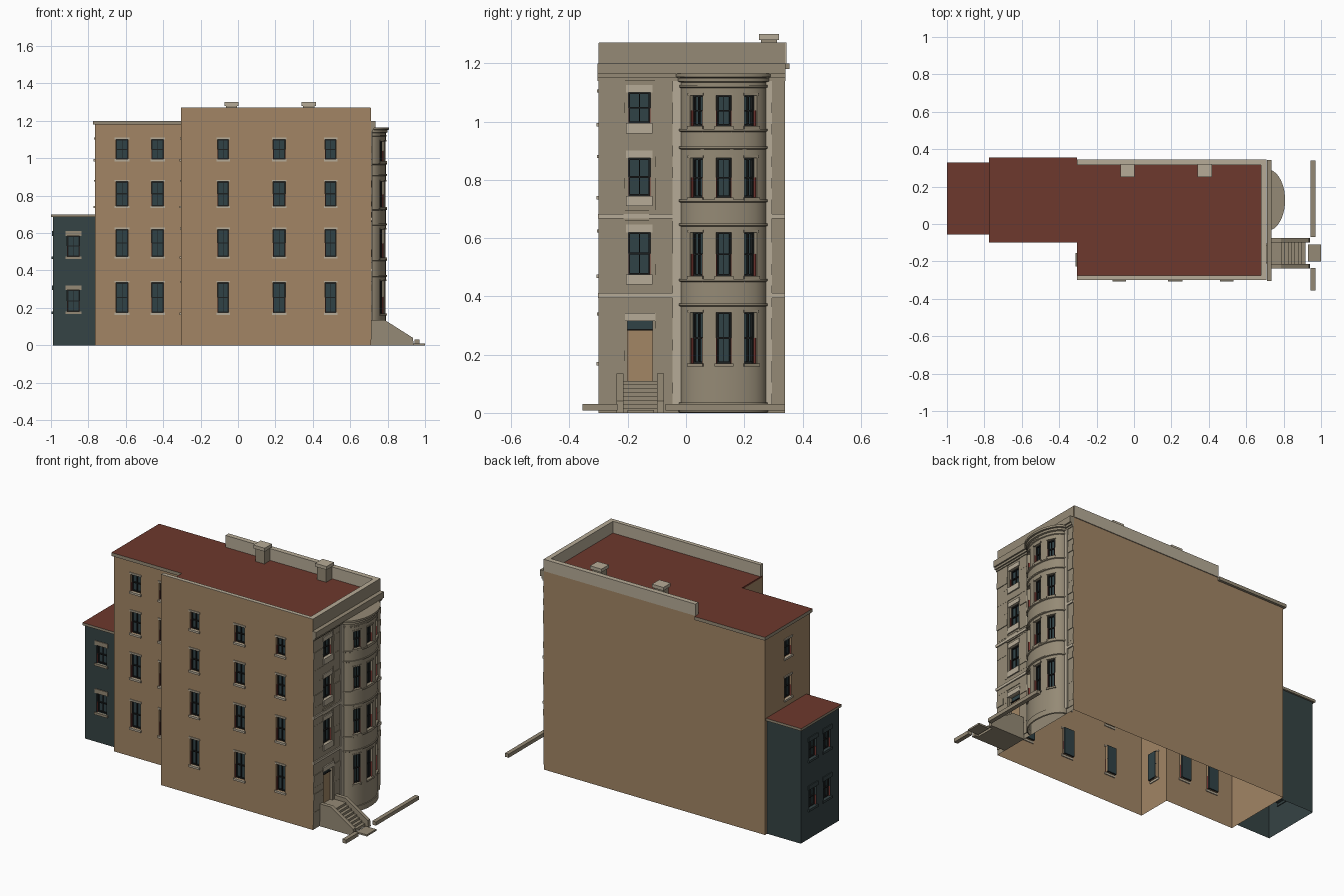
import bpy, bmesh, math, random

random.seed(4)
cube = bpy.data.objects.get("Cube")
if cube:
    bpy.data.objects.remove(cube)

PALETTE = {
    "brick": (0.36, 0.235, 0.13), "roof_red": (0.155, 0.04, 0.026),
    "stone": (0.30, 0.255, 0.18), "pale_stone": (0.47, 0.41, 0.31),
    "glass": (0.03, 0.055, 0.062), "black_frame": (0.012, 0.014, 0.014),
    "red_trim": (0.17, 0.035, 0.028), "slate_wall": (0.036, 0.056, 0.058),
    "door_wood": (0.36, 0.24, 0.13),
}
MATS, INDEX, PARTS = [], {}, {}
for i, (name, rgb) in enumerate(PALETTE.items()):
    m = bpy.data.materials.new(name)
    m.use_nodes = True
    m.diffuse_color = (*rgb, 1)
    m.node_tree.nodes["Principled BSDF"].inputs["Base Color"].default_value = (*rgb, 1)
    MATS.append(m)
    INDEX[name] = i


def quad(part, pts, mat):
    bm = PARTS.setdefault(part, bmesh.new()) if part not in PARTS else PARTS[part]
    face = bm.faces.new([bm.verts.new(p) for p in pts])
    face.material_index = INDEX[mat]


# Wall frames: u runs rightwards, v up, d outwards
def world(u, v, d): return (u, -d, v)
def south(y): return lambda u, v, d: (u, y - d, v)
def north(y): return lambda u, v, d: (-u, y + d, v)
def east(x): return lambda u, v, d: (x + d, u, v)
def west(x): return lambda u, v, d: (x - d, -u, v)


BAY_Y, BAY_W, BAY_D = 0.128, 0.147, 0.08


def bay(u, v, d):
    a = math.asin(max(-1, min(1, (u - BAY_Y) / BAY_W)))
    return (0.71 + (BAY_D + d) * math.cos(a), BAY_Y + (BAY_W + d) * math.sin(a), v)


def box(part, f, u0, u1, v0, v1, d0, d1, mat, top=None):
    c = [f(u, v, d) for d in (d0, d1) for v in (v0, v1) for u in (u0, u1)]
    for k in ((4, 5, 7, 6), (1, 0, 2, 3), (0, 4, 6, 2), (5, 1, 3, 7), (0, 1, 5, 4)):
        quad(part, [c[i] for i in k], mat)
    quad(part, [c[i] for i in (6, 7, 3, 2)], top or mat)


def block(part, x0, x1, y0, y1, z0, z1, mat, top=None):
    box(part, world, x0, x1, z0, z1, -y1, -y0, mat, top)


def wall(part, f, u0, u1, v0, v1, mat, holes=(), extra=(), depth=0.02):
    """Sheet wall with rectangular openings and reveals."""
    us = sorted({u0, u1, *extra, *(h[i] for h in holes for i in (0, 1))})
    vs = sorted({v0, v1, *(h[i] for h in holes for i in (2, 3))})
    for a, b in zip(us, us[1:]):
        for c, e in zip(vs, vs[1:]):
            mu, mv = (a + b) / 2, (c + e) / 2
            if not any(h[0] < mu < h[1] and h[2] < mv < h[3] for h in holes):
                quad(part, [f(a, c, 0), f(b, c, 0), f(b, e, 0), f(a, e, 0)], mat)
    for a, b, c, e in holes:
        ring = [(a, c), (b, c), (b, e), (a, e)]
        for p, q in zip(ring, ring[1:] + ring[:1]):
            quad(part + "_reveals", [f(*p, 0), f(*p, -depth), f(*q, -depth), f(*q, 0)], mat)


def window(part, f, uc, w, z0, z1, sill=0.012, lintel=0.01, trim="pale_stone", grow=0.006):
    a, b, zm = uc - w / 2, uc + w / 2, (z0 + z1) / 2
    box(part + "_glass", f, a, b, z0, z1, -0.022, -0.02, "glass")
    t = 0.006
    for p in ((a, a + t, z0, z1), (b - t, b, z0, z1), (a, b, z0, z0 + t), (a, b, z1 - t, z1),
              (a, b, zm - t / 2, zm + t / 2), (uc - t / 4, uc + t / 4, z0, z1)):
        box(part + "_sashes", f, *p, -0.02, -0.012, "black_frame")
    for p in ((a, a + t / 3), (b - t / 3, b)):
        box(part + "_trim", f, *p, z0, zm, -0.012, -0.003, "red_trim")
    box(part + "_sills", f, a - grow, b + grow, z0 - sill, z0, -0.005, 0.008, trim)
    box(part + "_lintels", f, a - grow, b + grow, z1, z1 + lintel, -0.005, 0.005, trim)
    return (a, b, z0, z1)


ROWS = [(0.175, 0.335), (0.475, 0.62), (0.745, 0.875), (0.995, 1.10)]
LOW_ROWS = [(0.18, 0.295), (0.475, 0.585)]

# Main block
f = south(-0.30)
holes = [window("main_windows", f, u, w, *r) for u, w in ((-0.08, 0.06), (0.22, 0.066), (0.495, 0.06))
         for r in ROWS]
wall("main_south_wall", f, -0.305, 0.71, 0, 1.27, "brick", holes)
f = west(-0.305)
holes = [window("main_side_windows", f, 0.19, 0.06, *r) for r in ROWS]
wall("main_west_wall", f, 0.09, 0.30, 0, 1.2, "brick", holes)
wall("north_wall", north(0.34), -0.71, 0.765, 0, 1.19, "brick")
wall("north_parapet_wall", north(0.34), -0.71, 0.305, 1.19, 1.27, "brick")
block("main_roof", -0.305, 0.70, -0.29, 0.335, 1.19, 1.2, "roof_red")
block("parapet", -0.304, 0.709, -0.299, -0.275, 1.19, 1.271, "pale_stone")
block("parapet", -0.304, 0.709, 0.315, 0.345, 1.2, 1.271, "pale_stone")
block("parapet", 0.68, 0.709, -0.275, 0.315, 1.19, 1.271, "pale_stone")
for x in (-0.035, 0.378):
    block("chimney", x - 0.03, x + 0.03, 0.258, 0.312, 1.2, 1.28, "stone")
    block("chimney_cap", x - 0.038, x + 0.038, 0.25, 0.32, 1.28, 1.30, "pale_stone")

# Middle block
f = south(-0.09)
holes = [window("middle_windows", f, u, 0.066, *r) for u in (-0.62, -0.43) for r in ROWS]
wall("middle_south_wall", f, -0.765, -0.305, 0, 1.18, "brick", holes)
f = west(-0.765)
holes = [window("middle_west_windows", f, -0.12, 0.066, *r) for r in ROWS[2:]]
wall("middle_west_wall", f, -0.34, 0.09, 0, 1.18, "brick", holes)
block("middle_roof", -0.775, -0.305, -0.10, 0.355, 1.18, 1.2, "stone", "roof_red")

# Rear block
f = south(-0.045)
holes = [window("rear_windows", f, -0.88, 0.066, *r, 0.014, 0.026, "stone", 0.01) for r in LOW_ROWS]
wall("rear_south_wall", f, -0.99, -0.765, 0, 0.69, "slate_wall", holes)
f = west(-0.99)
holes = [window("rear_west_windows", f, u, 0.07, *r, 0.014, 0.026, "slate_wall", 0.01)
         for u in (-0.205, -0.07) for r in LOW_ROWS]
wall("rear_west_wall", f, -0.32, 0.045, 0, 0.69, "slate_wall", holes)
wall("rear_north_wall", north(0.32), 0.765, 0.99, 0, 0.69, "slate_wall")
block("rear_roof", -1.0, -0.765, -0.055, 0.33, 0.685, 0.70, "stone", "roof_red")

# Stone street facade with windows and door
f = east(0.71)
holes = [window("facade_windows", f, -0.16, 0.075, *r, 0.035, 0.026, "pale_stone", 0.008)
         for r in ROWS[1:]]
door = (-0.20, -0.115, 0.11, 0.315)
wall("facade_wall", f, -0.30, 0.34, 0, 1.27, "stone", holes + [door])
box("door", f, -0.20, -0.115, 0.11, 0.285, -0.022, -0.016, "door_wood")
box("door_transom", f, -0.20, -0.115, 0.285, 0.315, -0.022, -0.018, "glass")
box("door_frame", f, -0.20, -0.115, 0.283, 0.288, -0.018, -0.01, "black_frame")
box("door_lintel", f, -0.21, -0.105, 0.315, 0.343, -0.005, 0.008, "pale_stone")
for a, b in ((-0.047, -0.017), (0.268, 0.296)):
    box("facade_pilasters", f, a, b, 0.03, 1.14, 0, 0.009, "pale_stone")
for z in (0.395, 0.667):
    for a, b in ((-0.302, -0.047), (0.296, 0.34)):
        box("facade_bands", f, a, b, z, z + 0.016, 0, 0.01, "pale_stone")

# Rough stone blocks laid in courses around the openings
STEP = 0.037
for row in range(30):
    z = 0.03 + row * STEP
    cuts = [h for h in holes + [door] if h[2] - 0.035 < z + STEP and h[3] + 0.026 > z]
    spans = [(-0.30, -0.21), (-0.107, -0.047)] if cuts else [(-0.30, -0.047)]
    for a, b in spans + [(0.296, 0.34)]:
        while a < b - 0.001:
            e = a + random.uniform(0.05, 0.11)
            e = b if b - e < 0.03 else e
            box("rough_stones", f, a, e, z, z + STEP, 0, random.choice((0.003, 0.003, 0.004, 0.007)), "stone")
            a = e

# Cornice
for z0, z1, d in ((1.14, 1.15, 0.008), (1.15, 1.163, 0.016), (1.163, 1.2, 0.025)):
    box("cornice", f, -0.304, 0.341, z0, z1, 0, d, "stone")

# Curved bay
arc = [BAY_Y + BAY_W * math.sin(math.radians(a)) for a in range(-90, 91, 6)]
BAY_ROWS = [(0.17, 0.345), (0.47, 0.62), (0.74, 0.875), (0.985, 1.09)]
holes = [window("bay_windows", bay, u, w, *r, 0.01, 0.008, "stone", 0.004)
         for u, w in ((0.035, 0.042), (0.13, 0.054), (0.222, 0.042)) for r in BAY_ROWS]
arc = [u for u in arc if all(abs(u - e) > 0.002 for h in holes for e in h[:2])]
wall("bay_wall", bay, arc[0], arc[-1], 0, 1.16, "stone", holes, arc)


def ledge(part, z0, z1, d):
    prof = [(z0, 0), (z0 + 0.003, d), (z1, d), (z1, 0)]
    for a, b in zip(arc, arc[1:]):
        for (p, s), (q, t) in zip(prof, prof[1:]):
            quad(part, [bay(a, p, s), bay(b, p, s), bay(b, q, t), bay(a, q, t)], "stone")


for z in (0.365, 0.45, 0.64, 0.722, 0.905, 0.965):
    ledge("bay_ledges", z, z + 0.01, 0.006)
ledge("bay_base", 0, 0.035, 0.006)
for z0, z1, d in ((1.115, 1.125, 0.005), (1.135, 1.15, 0.01), (1.15, 1.165, 0.018)):
    ledge("bay_cornice", z0, z1, d)
quad("bay_cap", [bay(u, 1.163, 0.015) for u in arc], "stone")

# Entrance stairs
N = 8
for i in range(N):
    x = 0.79 + i * 0.018
    block("stair_steps", 0.71 if i == 0 else x - 0.018, x, -0.216, -0.098, 0, 0.11 - i * 0.0132, "stone")
side = [(0.71, 0), (0.94, 0), (0.935, 0.04), (0.785, 0.135), (0.71, 0.135)]
for y0, y1 in ((-0.238, -0.215), (-0.099, -0.076)):
    quad("stair_sides", [(x, y0, z) for x, z in side], "stone")
    quad("stair_sides", [(x, y1, z) for x, z in reversed(side)], "stone")
    for p, q in zip(side, side[1:] + side[:1]):
        quad("stair_sides", [(p[0], y0, p[1]), (p[0], y1, p[1]), (q[0], y1, q[1]), (q[0], y0, q[1])], "stone")
block("stair_landing", 0.93, 1.0, -0.20, -0.11, 0, 0.01, "stone")
block("left_curb", 0.945, 0.97, -0.07, 0.34, 0.008, 0.03, "stone")
block("right_curb", 0.945, 0.97, -0.355, -0.235, 0.008, 0.03, "stone")

# Turn every part into an object
for name, bm in PARTS.items():
    smooth = name in ("bay_wall", "bay_ledges", "bay_base", "bay_cornice")
    if smooth:
        bmesh.ops.remove_doubles(bm, verts=bm.verts, dist=0.0001)
    me = bpy.data.meshes.new(name)
    used = sorted({fc.material_index for fc in bm.faces})
    for fc in bm.faces:
        fc.material_index = used.index(fc.material_index)
    bm.to_mesh(me)
    bm.free()
    for i in used:
        me.materials.append(MATS[i])
    ob = bpy.data.objects.new(name, me)
    bpy.context.collection.objects.link(ob)
    if smooth:
        bpy.ops.object.select_all(action="DESELECT")
        ob.select_set(True)
        bpy.context.view_layer.objects.active = ob
        bpy.ops.object.shade_smooth_by_angle(angle=math.radians(30))
